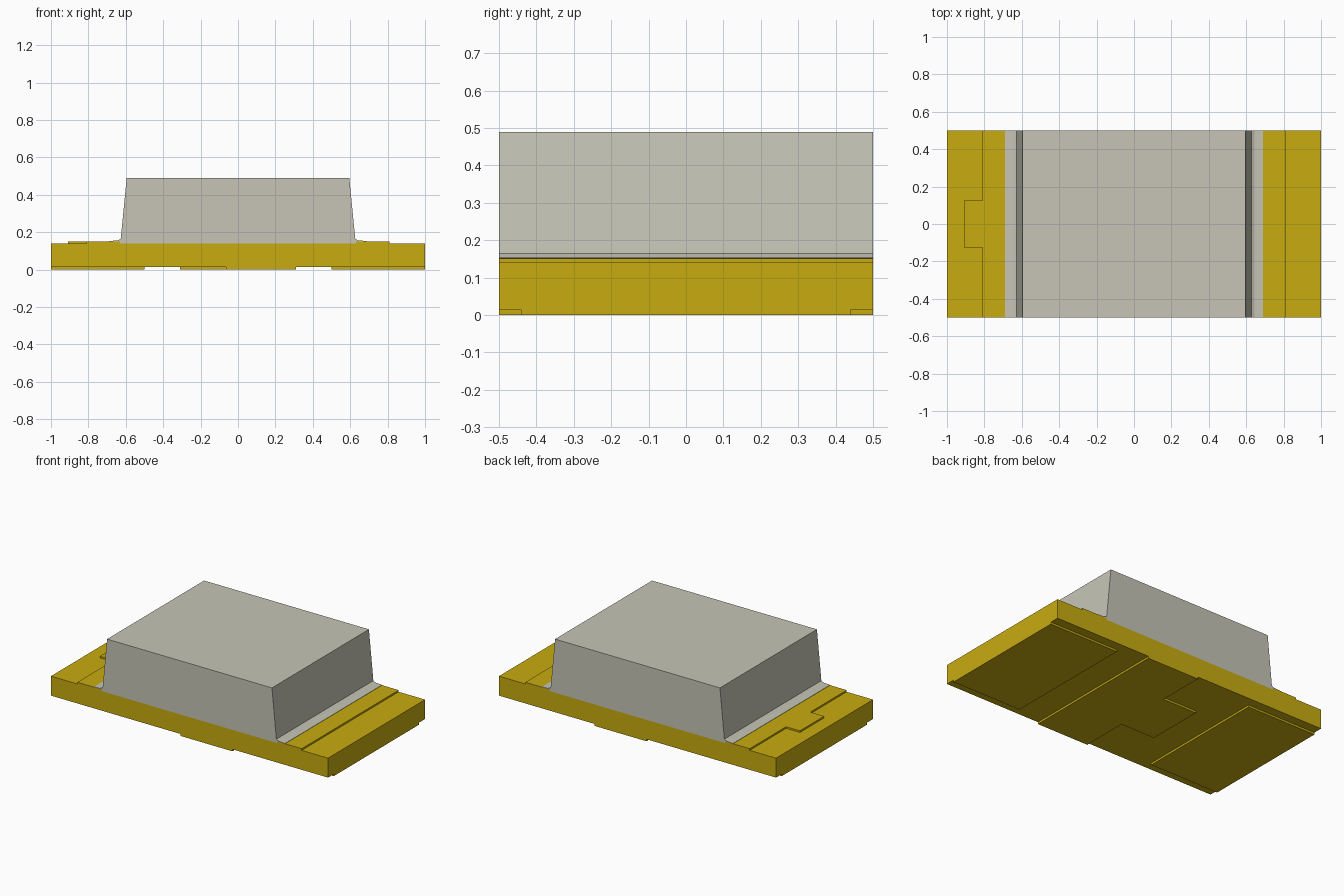
import bpy
import bmesh
from mathutils import Vector

cube = bpy.data.objects.get("Cube")
if cube:
    bpy.data.objects.remove(cube, do_unlink=True)


def make_material(name, rgb):
    mat = bpy.data.materials.new(name)
    mat.use_nodes = True
    colour = (*rgb, 1.0)
    mat.diffuse_color = colour
    mat.node_tree.nodes["Principled BSDF"].inputs["Base Color"].default_value = colour
    return mat


gold = make_material("gold", (0.58, 0.41, 0.005))
grey = make_material("warm_grey", (0.57, 0.56, 0.47))


def prism(name, outline, offset, mat):
    """Extrude a closed outline of 3D points along an offset."""
    bm = bmesh.new()
    face = bm.faces.new([bm.verts.new(p) for p in outline])
    result = bmesh.ops.extrude_face_region(bm, geom=[face])
    moved = [v for v in result["geom"] if isinstance(v, bmesh.types.BMVert)]
    bmesh.ops.translate(bm, verts=moved, vec=Vector(offset))
    bmesh.ops.recalc_face_normals(bm, faces=bm.faces)
    mesh = bpy.data.meshes.new(name)
    bm.to_mesh(mesh)
    bm.free()
    mesh.materials.append(mat)
    obj = bpy.data.objects.new(name, mesh)
    bpy.context.collection.objects.link(obj)
    return obj


def plate(name, outline, z0, z1, mat=gold):
    return prism(name, [(x, y, z0) for x, y in outline], (0, 0, z1 - z0), mat)


def rect(x0, x1, y):
    return [(x0, -y), (x1, -y), (x1, y), (x0, y)]


def tabbed(x_tab, x_edge, x_end, tab_y):
    """Full-depth strip with a central tab on its -x side."""
    return [(x_end, -0.5), (x_end, 0.5), (x_edge, 0.5), (x_edge, tab_y),
            (x_tab, tab_y), (x_tab, -tab_y), (x_edge, -tab_y), (x_edge, -0.5)]


PAD, BOARD, TRACE = 0.013, 0.14, 0.151

# Circuit board
plate("board", rect(-1, 1, 0.5), PAD, BOARD)

# Top contacts, one with a polarity tab
plate("top_contact_left", rect(0.63, 0.81, 0.5), BOARD, TRACE)
plate("top_contact_right", tabbed(-0.91, -0.81, -0.63, 0.125), BOARD, TRACE)

# Underside solder pads and polarity mark
plate("solder_pad_left", rect(0.5, 1, 0.44), 0, PAD)
plate("solder_pad_right", rect(-1, -0.5, 0.44), 0, PAD)
plate("underside_mark", tabbed(-0.31, -0.065, 0.31, 0.19), 0, PAD)

# Lens body with a thin foot lapping over the contacts
half = [(0.63, BOARD), (0.63, TRACE), (0.69, TRACE), (0.69, 0.153),
        (0.645, 0.155), (0.627, 0.164), (0.595, 0.49)]
profile = half + [(-x, z) for x, z in reversed(half)]
prism("lens", [(x, -0.5, z) for x, z in profile], (0, 1, 0), grey)
